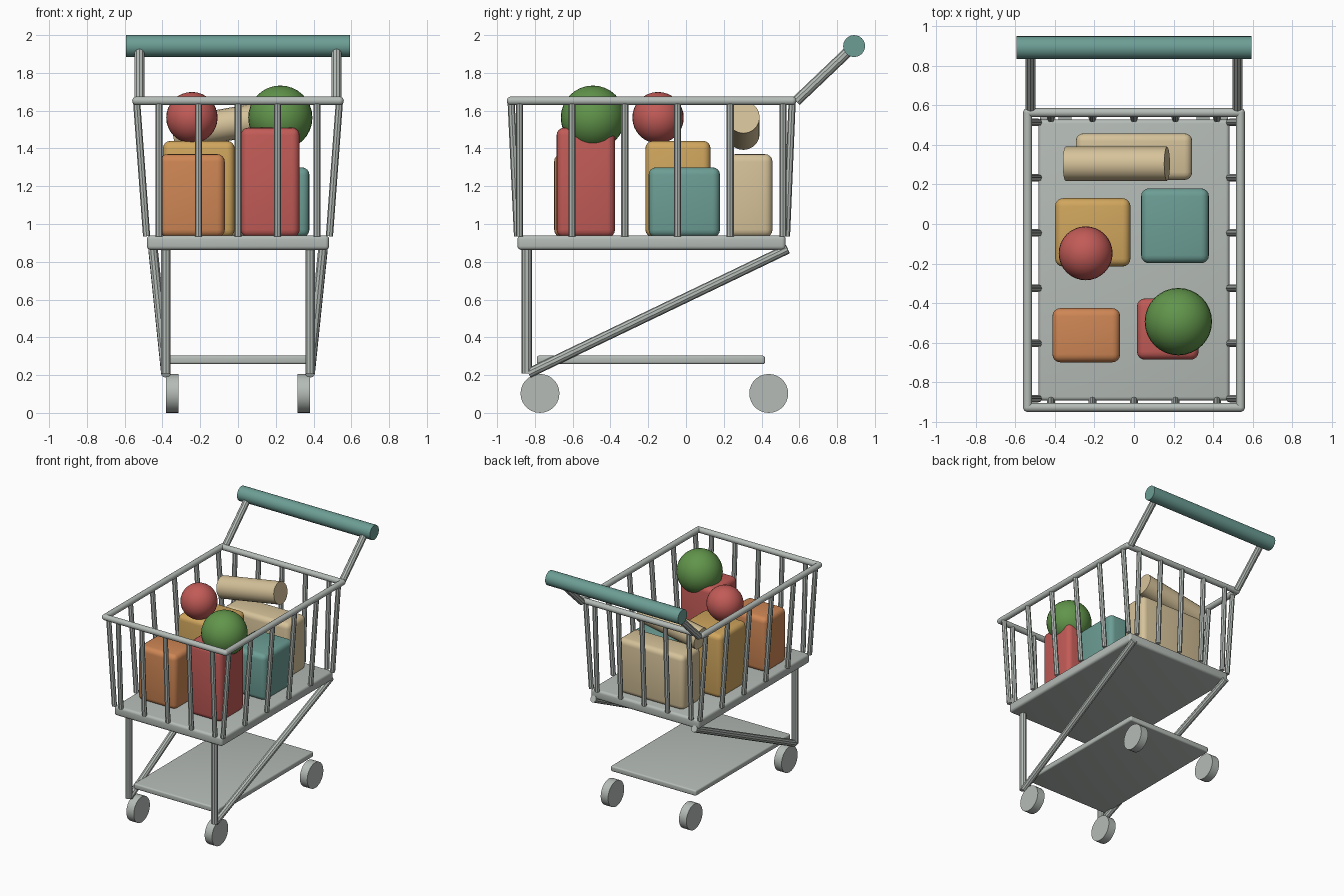
import bpy, math
from mathutils import Vector

if "Cube" in bpy.data.objects:
    bpy.data.objects.remove(bpy.data.objects["Cube"])


def material(name, rgb):
    m = bpy.data.materials.new(name)
    m.diffuse_color = (*rgb, 1)
    m.use_nodes = True
    m.node_tree.nodes["Principled BSDF"].inputs["Base Color"].default_value = m.diffuse_color
    return m


GREY = material("metal grey", (0.46, 0.50, 0.47))
TEAL = material("teal", (0.15, 0.34, 0.30))
ORANGE = material("orange", (0.62, 0.24, 0.09))
RED = material("red", (0.54, 0.105, 0.095))
YELLOW = material("mustard yellow", (0.63, 0.38, 0.11))
BEIGE = material("beige", (0.67, 0.54, 0.32))
GREEN = material("green", (0.12, 0.30, 0.07))


def finish(name, mat, smooth=True):
    ob = bpy.context.object
    ob.name = name
    ob.data.materials.append(mat)
    if smooth:
        bpy.ops.object.shade_smooth_by_angle(angle=math.radians(35))
    return ob


def rod(name, a, b, r, mat=GREY, sides=16):
    """Straight cylinder from point a to point b."""
    a, b = Vector(a), Vector(b)
    d = b - a
    bpy.ops.mesh.primitive_cylinder_add(
        vertices=sides, radius=r, depth=d.length, location=(a + b) / 2,
        rotation=d.to_track_quat('Z', 'Y').to_euler())
    return finish(name, mat)


def box(name, x, y, z, mat, bevel):
    """Rounded box from (min, max) ranges."""
    bpy.ops.mesh.primitive_cube_add(
        size=1, location=[(lo + hi) / 2 for lo, hi in (x, y, z)])
    ob = bpy.context.object
    ob.scale = [hi - lo for lo, hi in (x, y, z)]
    bpy.ops.object.transform_apply(location=False, rotation=False, scale=True)
    mod = ob.modifiers.new("rounded edges", 'BEVEL')
    mod.width = bevel
    mod.segments = 4
    bpy.ops.object.modifier_apply(modifier=mod.name)
    return finish(name, mat)


def ball(name, loc, r, mat, seg=32):
    bpy.ops.mesh.primitive_uv_sphere_add(
        segments=seg, ring_count=seg // 2, radius=r, location=loc)
    return finish(name, mat)


# Basket floor and lower shelf
box("basket_floor", (-.482, .482), (-.892, .527), (.863, .94), GREY, .02)
box("lower_shelf", (-.38, .38), (-.79, .418), (.258, .303), GREY, .012)

# Basket rim with rounded corners
RX, RF, RB, RZ, RR = .537, -.926, .562, 1.652, .023
for s in (-1, 1):
    rod("rim_side", (s * RX, RF, RZ), (s * RX, RB, RZ), RR)
    for y in (RF, RB):
        ball("rim_corner", (s * RX, y, RZ), RR, GREY, 16)
rod("rim_front", (-RX, RF, RZ), (RX, RF, RZ), RR)
rod("rim_back", (-RX, RB, RZ), (RX, RB, RZ), RR)

# Basket bars: side rows, then front and back rows, leaning outwards
for i in range(6):
    y = -.882 + i * .279
    for s in (-1, 1):
        rod("side_bar", (s * .484, y, .935), (s * RX, y, RZ), .019, sides=8)
for i in range(-2, 3):
    x = i * .2095
    rod("front_bar", (x, -.892, .935), (x, RF, RZ), .019, sides=8)
    rod("back_bar", (x, .532, .935), (x, RB, RZ), .019, sides=8)

# Handle and its arms
rod("handle", (-.592, .89, 1.942), (.592, .89, 1.942), .058, TEAL, 24)
for s in (-1, 1):
    rod("handle_arm", (s * .522, .583, 1.65), (s * .522, .885, 1.938), .027, sides=10)

# Legs, diagonal braces and wheels
for s in (-1, 1):
    rod("front_leg", (s * .382, -.843, .208), (s * .382, -.843, .88), .027, sides=10)
    rod("diagonal_brace", (s * .382, -.833, .21), (s * .45, .538, .868), .026, sides=10)
    for y in (-.773, .438):
        rod("wheel", (s * .316, y, .103), (s * .382, y, .103), .103, sides=28)

# Groceries
box("orange_carton", (-.412, -.07), (-.698, -.425), (.93, 1.37), ORANGE, .04)
box("red_carton", (.015, .326), (-.685, -.376), (.93, 1.51), RED, .04)
box("yellow_carton", (-.398, -.018), (-.215, .13), (.93, 1.44), YELLOW, .04)
box("teal_carton", (.036, .378), (-.198, .18), (.93, 1.30), TEAL, .04)
box("beige_carton", (-.294, .294), (.222, .458), (.93, 1.37), BEIGE, .04)
ball("green_melon", (.224, -.493, 1.563), .17, GREEN)
ball("red_fruit", (-.244, -.148, 1.563), .136, RED)
rod("bread_roll", (-.345, .304, 1.477), (.167, .304, 1.565), .086, BEIGE, 20)
